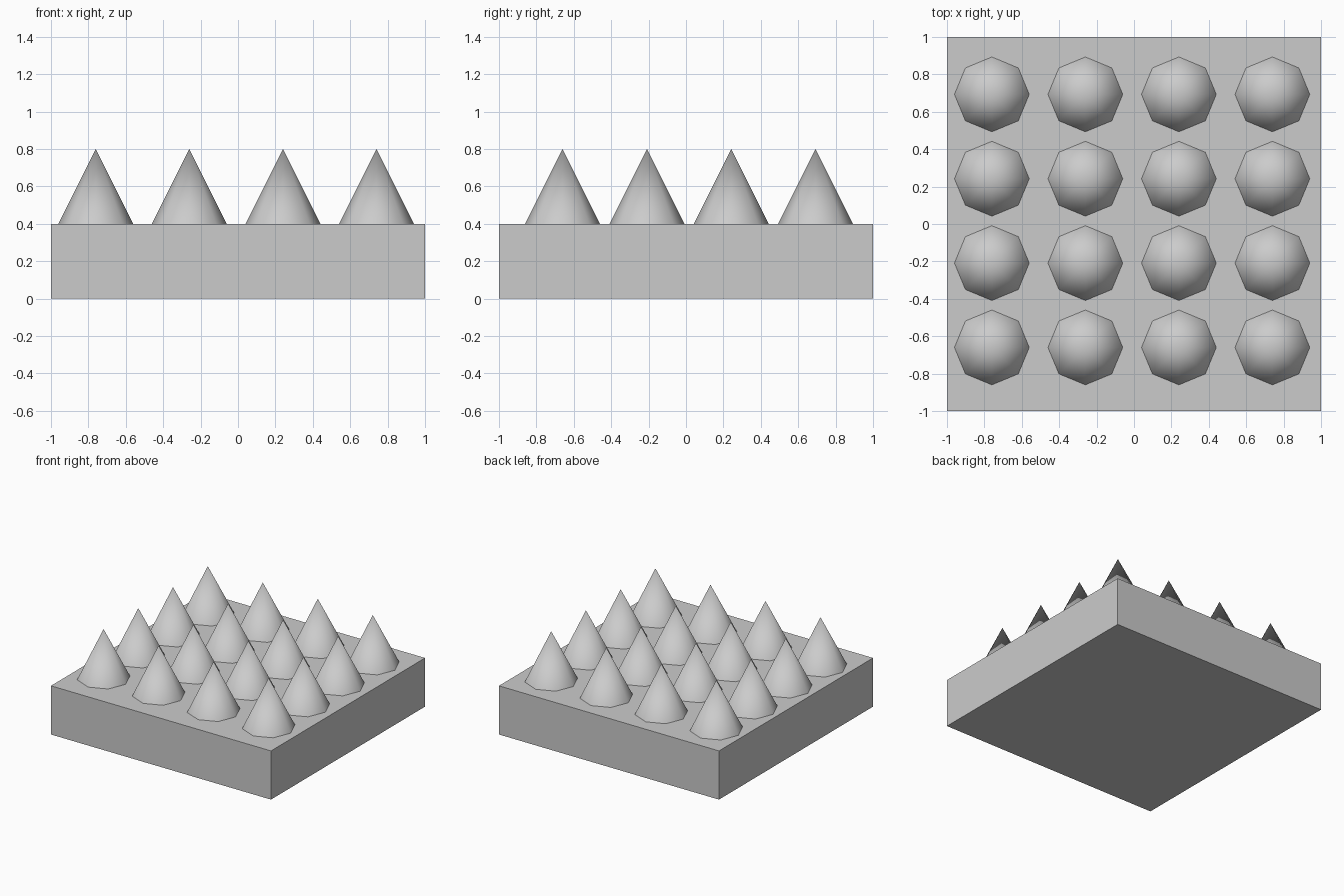
import bpy
from math import radians

if "Cube" in bpy.data.objects:
    bpy.data.objects.remove(bpy.data.objects["Cube"])

# Square slab, 2 x 2 x 0.4
bpy.ops.mesh.primitive_cube_add(size=2, location=(0, 0, 0.2))
slab = bpy.context.object
slab.name = "base_slab"
slab.scale.z = 0.2
bpy.ops.object.transform_apply(location=False, rotation=False, scale=True)


def add_spike(name, x, y):
    """Eight-sided smooth cone standing on the slab."""
    bpy.ops.mesh.primitive_cone_add(vertices=8, radius1=0.2, radius2=0, depth=0.4,
                                    location=(x, y, 0.6))
    bpy.context.object.name = name
    bpy.ops.object.shade_smooth_by_angle(angle=radians(60))


# 4 x 4 grid of spikes
for row in range(4):
    for col in range(4):
        add_spike(f"spike_{row + 1}_{col + 1}", -0.76 + 0.5 * col, -0.66 + 0.451 * row)
